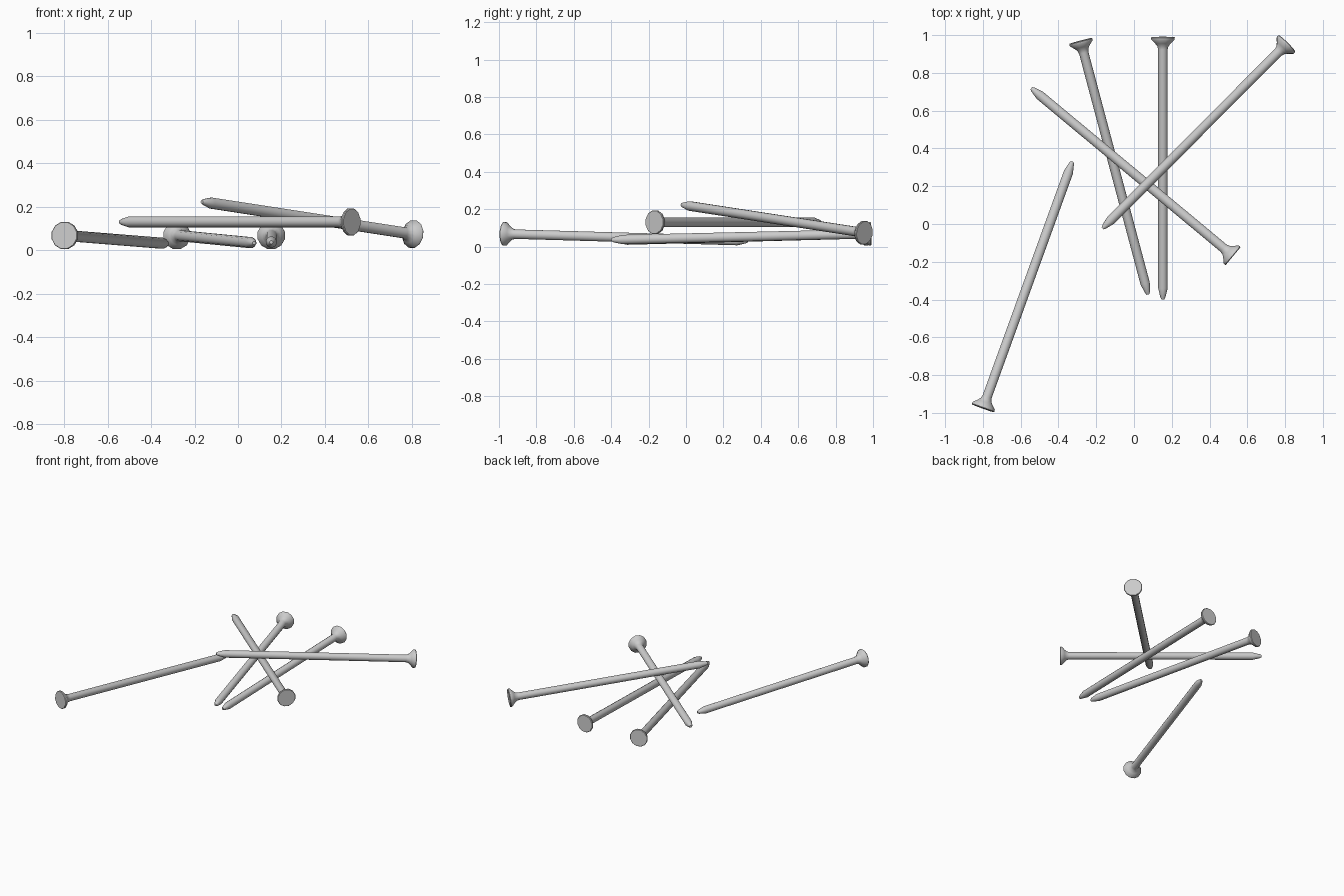
import bpy, bmesh, math
from mathutils import Vector

if "Cube" in bpy.data.objects:
    bpy.data.objects.remove(bpy.data.objects["Cube"])

SIDES = 12
LENGTH = 1.39
# (distance from head face, radius): head rim, flared neck, shaft, tapered tip
PROFILE = [(0, 0.062), (0.004, 0.065), (0.014, 0.064), (0.034, 0.043),
           (0.048, 0.031), (0.066, 0.026), (LENGTH - 0.06, 0.026),
           (LENGTH - 0.012, 0.014), (LENGTH, 0.008)]


def nail(name, head, tip):
    bm = bmesh.new()
    rings = []
    for d, r in PROFILE:
        rings.append([bm.verts.new((r * math.cos(a), r * math.sin(a), d))
                      for a in (2 * math.pi * (i + 0.5) / SIDES for i in range(SIDES))])
    for a, b in zip(rings, rings[1:]):
        for i in range(SIDES):
            j = (i + 1) % SIDES
            bm.faces.new((a[i], a[j], b[j], b[i]))
    bm.faces.new(rings[0][::-1])
    bm.faces.new(rings[-1])
    bmesh.ops.recalc_face_normals(bm, faces=bm.faces)
    mesh = bpy.data.meshes.new(name)
    bm.to_mesh(mesh)
    bm.free()
    ob = bpy.data.objects.new(name, mesh)
    bpy.context.collection.objects.link(ob)
    # aim the nail from its head towards its tip
    direction = Vector(tip) - Vector(head)
    ob.location = head
    ob.rotation_mode = 'QUATERNION'
    ob.rotation_quaternion = direction.to_track_quat('Z', 'Y')
    bpy.ops.object.select_all(action='DESELECT')
    ob.select_set(True)
    bpy.context.view_layer.objects.active = ob
    bpy.ops.object.shade_smooth_by_angle(angle=math.radians(40))


# scattered pile: three nails on the ground, two resting across them
nail("nail_left", (-0.80, -0.976, 0.068), (-0.325, 0.335, 0.03))
nail("nail_back_left", (-0.283, 0.97, 0.068), (0.075, -0.375, 0.033))
nail("nail_straight", (0.153, 0.99, 0.068), (0.153, -0.40, 0.036))
nail("nail_crossing", (0.525, -0.17, 0.13), (-0.545, 0.72, 0.13))
nail("nail_top", (0.81, 0.955, 0.073), (-0.165, -0.022, 0.223))
